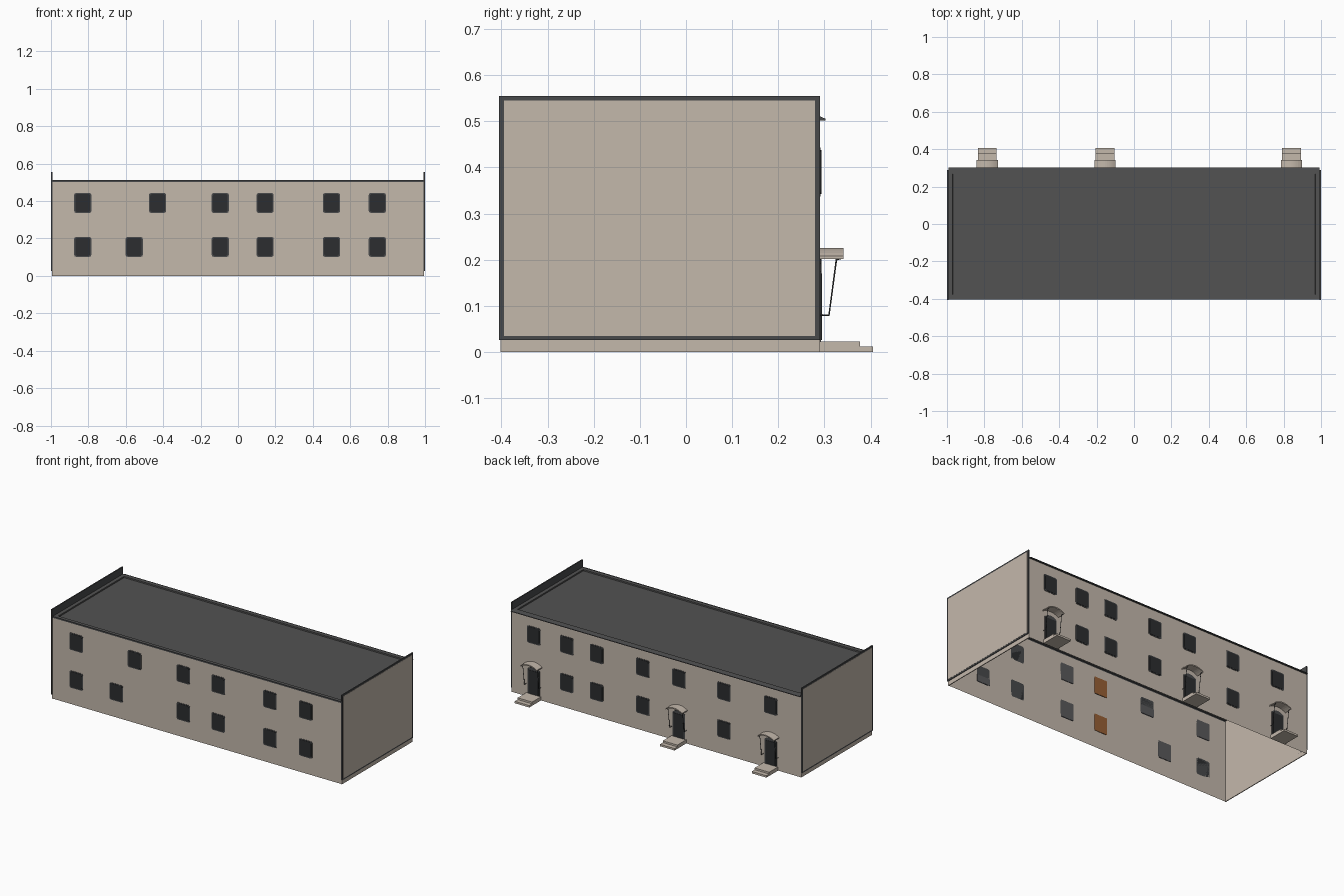
import bpy, bmesh, math
from mathutils import Vector

if "Cube" in bpy.data.objects:
    bpy.data.objects.remove(bpy.data.objects["Cube"], do_unlink=True)


def material(name, rgb):
    m = bpy.data.materials.new(name)
    m.use_nodes = True
    m.diffuse_color = (*rgb, 1)
    m.node_tree.nodes["Principled BSDF"].inputs["Base Color"].default_value = (*rgb, 1)
    return m


BEIGE = material("beige plaster", (0.55, 0.48, 0.41))
ROOF = material("grey roofing", (0.085, 0.085, 0.085))
TRIM = material("dark metal trim", (0.065, 0.067, 0.07))
GLASS = material("dark glass", (0.025, 0.027, 0.029))
BLIND = material("grey blind", (0.10, 0.10, 0.105))
CURTAIN = material("brown curtain", (0.31, 0.115, 0.035))

FRONT, BACK, EAVES = -0.40, 0.29, 0.51


def finish(name, bm, *mats):
    bmesh.ops.recalc_face_normals(bm, faces=bm.faces)
    mesh = bpy.data.meshes.new(name)
    bm.to_mesh(mesh)
    bm.free()
    for m in mats:
        mesh.materials.append(m)
    ob = bpy.data.objects.new(name, mesh)
    bpy.context.collection.objects.link(ob)
    return ob


def new_box(lo, hi):
    lo, hi = Vector(lo), Vector(hi)
    bm = bmesh.new()
    bmesh.ops.create_cube(bm, size=1)
    for v in bm.verts:
        v.co = (lo + hi) / 2 + v.co * (hi - lo)
    return bm


def box(name, lo, hi, mat):
    return finish(name, new_box(lo, hi), mat)


def prism(name, outline, y0, y1, mat):
    """Extrude an x-z outline from y0 to y1."""
    bm = bmesh.new()
    face = bm.faces.new([bm.verts.new((x, y0, z)) for x, z in outline])
    ext = bmesh.ops.extrude_face_region(bm, geom=[face])["geom"]
    for v in ext:
        if isinstance(v, bmesh.types.BMVert):
            v.co.y = y1
    return finish(name, bm, mat)


def rounded(x, z, w, h, r=0.01):
    pts = []
    for i, (sx, sz) in enumerate([(1, 1), (-1, 1), (-1, -1), (1, -1)]):
        for k in range(3):
            a = math.radians(90 * i + 45 * k)
            pts.append((x + sx * (w / 2 - r) + r * math.cos(a),
                        z + sz * (h / 2 - r) + r * math.sin(a)))
    return pts


def rod(name, points, radius, mat):
    curve = bpy.data.curves.new(name, "CURVE")
    curve.dimensions = "3D"
    curve.bevel_depth = radius
    curve.bevel_resolution = 0
    spline = curve.splines.new("POLY")
    spline.points.add(len(points) - 1)
    for p, co in zip(spline.points, points):
        p.co = (*co, 1)
    curve.materials.append(mat)
    ob = bpy.data.objects.new(name, curve)
    bpy.context.collection.objects.link(ob)


# Hollow shell: open underneath, recessed flat roof
bm = new_box((-0.992, FRONT, 0), (0.992, BACK, EAVES))
bmesh.ops.recalc_face_normals(bm, faces=bm.faces)
bm.faces.ensure_lookup_table()
top = max(bm.faces, key=lambda f: f.calc_center_median().z)
bottom = min(bm.faces, key=lambda f: f.calc_center_median().z)
bmesh.ops.delete(bm, geom=[bottom], context="FACES_ONLY")
bmesh.ops.inset_region(bm, faces=[top], thickness=0.032)
bmesh.ops.inset_region(bm, faces=[top], thickness=0.001, depth=-0.008)
for f in bm.faces:
    f.material_index = int(f.calc_center_median().z > 0.45)
finish("building_shell", bm, BEIGE, ROOF)

# Eaves trim and rear gutter
box("front_eaves", (-0.992, FRONT - 0.003, 0.503), (0.992, FRONT, 0.512), TRIM)
prof = [(BACK, 0.502), (BACK, 0.511), (0.302, 0.506), (0.302, 0.502)]
bm = bmesh.new()
face = bm.faces.new([bm.verts.new((-0.992, y, z)) for y, z in prof])
ext = bmesh.ops.extrude_face_region(bm, geom=[face])["geom"]
bmesh.ops.translate(bm, vec=(1.984, 0, 0),
                    verts=[v for v in ext if isinstance(v, bmesh.types.BMVert)])
finish("rear_gutter", bm, TRIM)

# End walls: dark parapet slab with a plaster panel
for side, s in (("left", 1), ("right", -1)):
    x0, x1, x2 = sorted((0.992 * s, 0.999 * s)), sorted((0.999 * s, s)), 0.995 * s
    box(side + "_parapet", (x0[0], -0.405, 0.026), (x0[1], BACK, 0.555), TRIM)
    box(side + "_end_panel", (x1[0], -0.395, 0.035), (x1[1], 0.28, 0.545), BEIGE)
    box(side + "_base_strip", (min(0.99 * s, x2), -0.402, 0),
        (max(0.99 * s, x2), BACK, 0.026), BEIGE)


# Windows
def window(name, x, z, wall, out):
    prism(name + "_frame", rounded(x, z, 0.092, 0.106), wall, wall + out * 0.002, TRIM)
    prism(name + "_glass", rounded(x, z, 0.08, 0.096), wall, wall + out * 0.0035, GLASS)


LOW, HIGH = 0.155, 0.39
shared = [-0.83, -0.095, 0.145, 0.50, 0.745]
for z, xs in ((HIGH, shared + [-0.43]), (LOW, shared + [-0.555])):
    for x in xs:
        window("front_window", x, z, FRONT, -1)
rear_low = [0.615, 0.41, 0.093, -0.464]
doors = [0.842, -0.155, -0.785]
for z, xs in ((HIGH, rear_low + doors), (LOW, rear_low)):
    for x in xs:
        window("rear_window", x, z, BACK, 1)

# Blinds and curtains on the inside of the front wall
inside = [(0.145, HIGH, 1, BLIND), (0.145, LOW, 1, BLIND), (-0.83, HIGH, 1, BLIND),
          (-0.555, LOW, 1, BLIND), (-0.43, HIGH, 0.5, BLIND), (0.745, LOW, 0.4, BLIND),
          (-0.095, HIGH, 1, CURTAIN), (-0.095, LOW, 1, CURTAIN)]
for x, z, part, mat in inside:
    z0 = z - 0.05
    box("window_covering", (x - 0.045, FRONT + 0.001, z0),
        (x + 0.045, FRONT + 0.003, z0 + 0.105 * part), mat)


# Rear entrances: door, steps, arched canopy and brackets
def arch(x, half, z_side, z_top, steps=10):
    pts = []
    for k in range(steps + 1):
        t = -1 + 2 * k / steps
        pts.append((x + half * t, z_side + (z_top - z_side) * (1 - t * t)))
    return pts


for x in doors:
    prism("door_frame", [(x - 0.042, 0.022), (x + 0.042, 0.022)]
          + arch(x, 0.042, 0.175, 0.192)[::-1], BACK, BACK + 0.003, TRIM)
    box("door_panel", (x - 0.034, BACK, 0.026), (x + 0.034, BACK + 0.005, 0.17), GLASS)
    box("upper_step", (x - 0.05, BACK, 0), (x + 0.05, 0.377, 0.023), BEIGE)
    box("lower_step", (x - 0.05, 0.377, 0), (x + 0.05, 0.405, 0.012), BEIGE)
    prism("canopy", arch(x, 0.057, 0.208, 0.226) + arch(x, 0.057, 0.202, 0.219)[::-1],
          BACK, 0.341, BEIGE)
    for s in (-1, 1):
        bx = x + s * 0.05
        rod("canopy_bracket", [(bx, 0.335, 0.203), (bx, 0.326, 0.2), (bx, 0.31, 0.08),
                               (bx, BACK, 0.08)], 0.002, TRIM)
